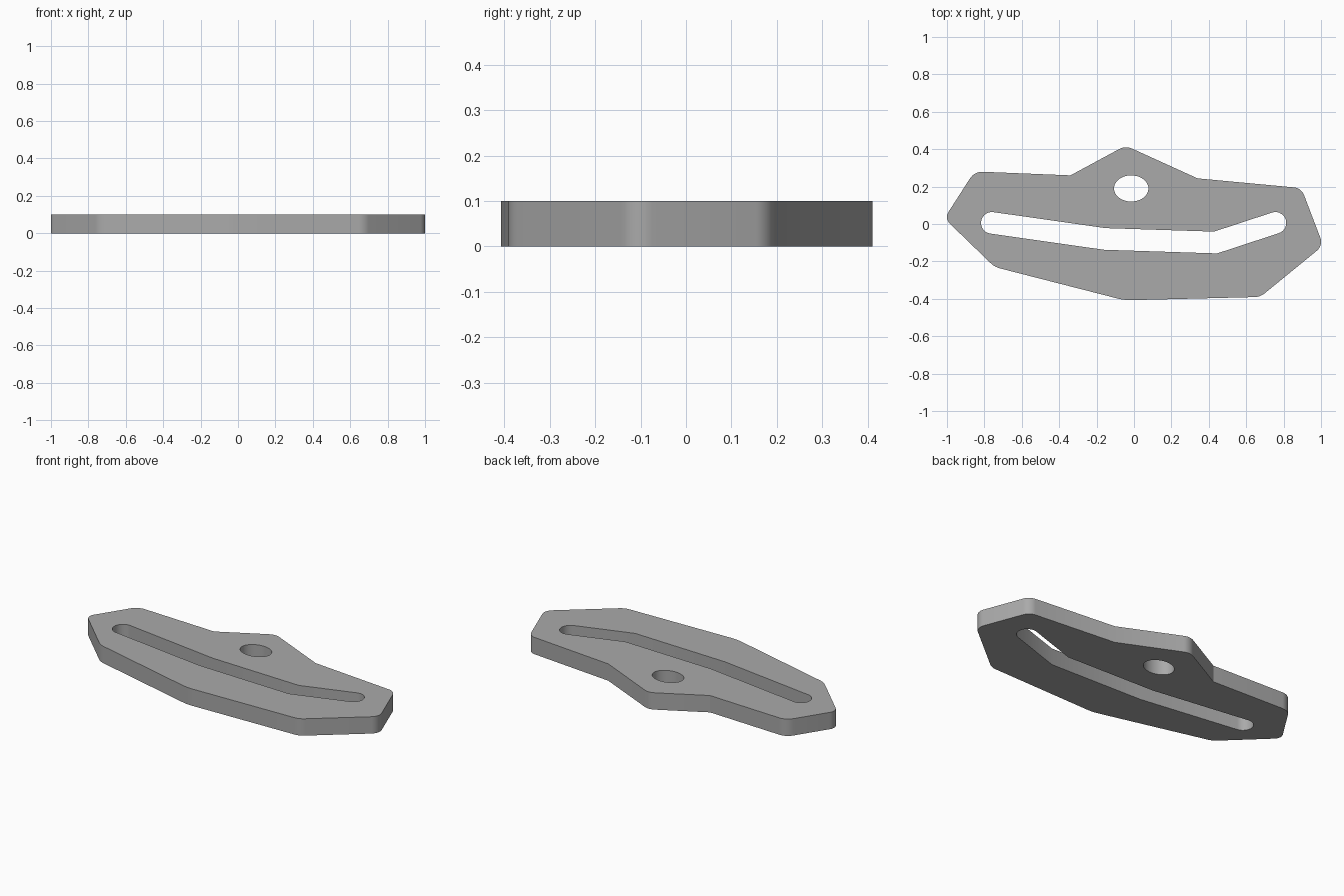
import bpy, bmesh, math
from mathutils import Vector

cube = bpy.data.objects.get("Cube")
if cube:
    bpy.data.objects.remove(cube)

THICK = 0.1


def rounded(corners, steps=8):
    """Replace each (x, y, trim) corner by a tangent arc; trim 0 stays sharp."""
    out = []
    for i, (x, y, trim) in enumerate(corners):
        p = Vector((x, y))
        if not trim:
            out.append(p)
            continue
        a = (Vector(corners[i - 1][:2]) - p).normalized()
        b = (Vector(corners[(i + 1) % len(corners)][:2]) - p).normalized()
        half = a.angle(b) / 2
        radius = trim * math.tan(half)
        axis = (a + b).normalized()
        centre = p + axis * radius / math.sin(half)
        turn = math.pi / 2 - half
        side = Vector((-axis.y, axis.x))
        sign = 1 if side.dot(b) > 0 else -1
        for k in range(steps + 1):
            t = turn * (2 * k / steps - 1) * sign
            out.append(centre + radius * (side * math.sin(t) - axis * math.cos(t)))
    return out


def slot_outline(path, r, steps=14):
    """Constant-width outline around a bent centre line with round ends."""
    pts = [Vector(p) for p in path]
    dirs = [(q - p).normalized() for p, q in zip(pts, pts[1:])]
    left, right = [], []
    for i in range(1, len(pts) - 1):
        n0, n1 = (Vector((-d.y, d.x)) for d in dirs[i - 1:i + 1])
        m = (n0 + n1).normalized()
        off = m * r / m.dot(n0)
        left.append(pts[i] + off)
        right.append(pts[i] - off)

    def cap(c, d):
        s = math.atan2(d.y, d.x) - math.pi / 2
        return [c + r * Vector((math.cos(s + math.pi * k / steps),
                                math.sin(s + math.pi * k / steps)))
                for k in range(steps + 1)]
    return right + cap(pts[-1], dirs[-1]) + left[::-1] + cap(pts[0], -dirs[0])


# Outer profile: x, y and rounding of every corner
profile = rounded([
    (-1.014, 0.03, 0.04), (-0.853, 0.281, 0.045), (-0.34, 0.26, 0),
    (-0.045, 0.419, 0.037), (0.34, 0.244, 0), (0.895, 0.192, 0.04),
    (1.012, -0.115, 0.045), (0.675, -0.39, 0.03), (-0.05, -0.408, 0.04),
    (-0.745, -0.23, 0.03)])

# Bent slot and oval hole
slot = slot_outline([(-0.76, 0.006), (-0.155, -0.08), (0.436, -0.099), (0.756, 0.006)], 0.058)
hole = [Vector((-0.015 + 0.092 * math.cos(math.tau * k / 48),
                0.19 + 0.07 * math.sin(math.tau * k / 48))) for k in range(48)]

# Filled flat face with the two openings, extruded to a plate
bm = bmesh.new()
for loop in (profile, slot, hole):
    verts = [bm.verts.new((p.x, p.y, 0)) for p in loop]
    for i, v in enumerate(verts):
        bm.edges.new((verts[i - 1], v))
bmesh.ops.triangle_fill(bm, use_beauty=True, use_dissolve=False,
                        edges=bm.edges[:], normal=(0, 0, 1))
top = bmesh.ops.extrude_face_region(bm, geom=bm.faces[:], use_keep_orig=True)["geom"]
bmesh.ops.translate(bm, vec=(0, 0, THICK),
                    verts=[g for g in top if isinstance(g, bmesh.types.BMVert)])
bmesh.ops.recalc_face_normals(bm, faces=bm.faces[:])
mesh = bpy.data.meshes.new("slotted_plate")
bm.to_mesh(mesh)
bm.free()
plate = bpy.data.objects.new("slotted_plate", mesh)
bpy.context.collection.objects.link(plate)

# Plain grey finish
grey = bpy.data.materials.new("plain_grey")
grey.use_nodes = True
colour = (0.4, 0.4, 0.4, 1)
grey.diffuse_color = colour
grey.node_tree.nodes["Principled BSDF"].inputs["Base Color"].default_value = colour
mesh.materials.append(grey)

# Smooth rounded corners, crisp rims
bpy.ops.object.select_all(action='DESELECT')
plate.select_set(True)
bpy.context.view_layer.objects.active = plate
bpy.ops.object.shade_smooth_by_angle(angle=math.radians(30))
